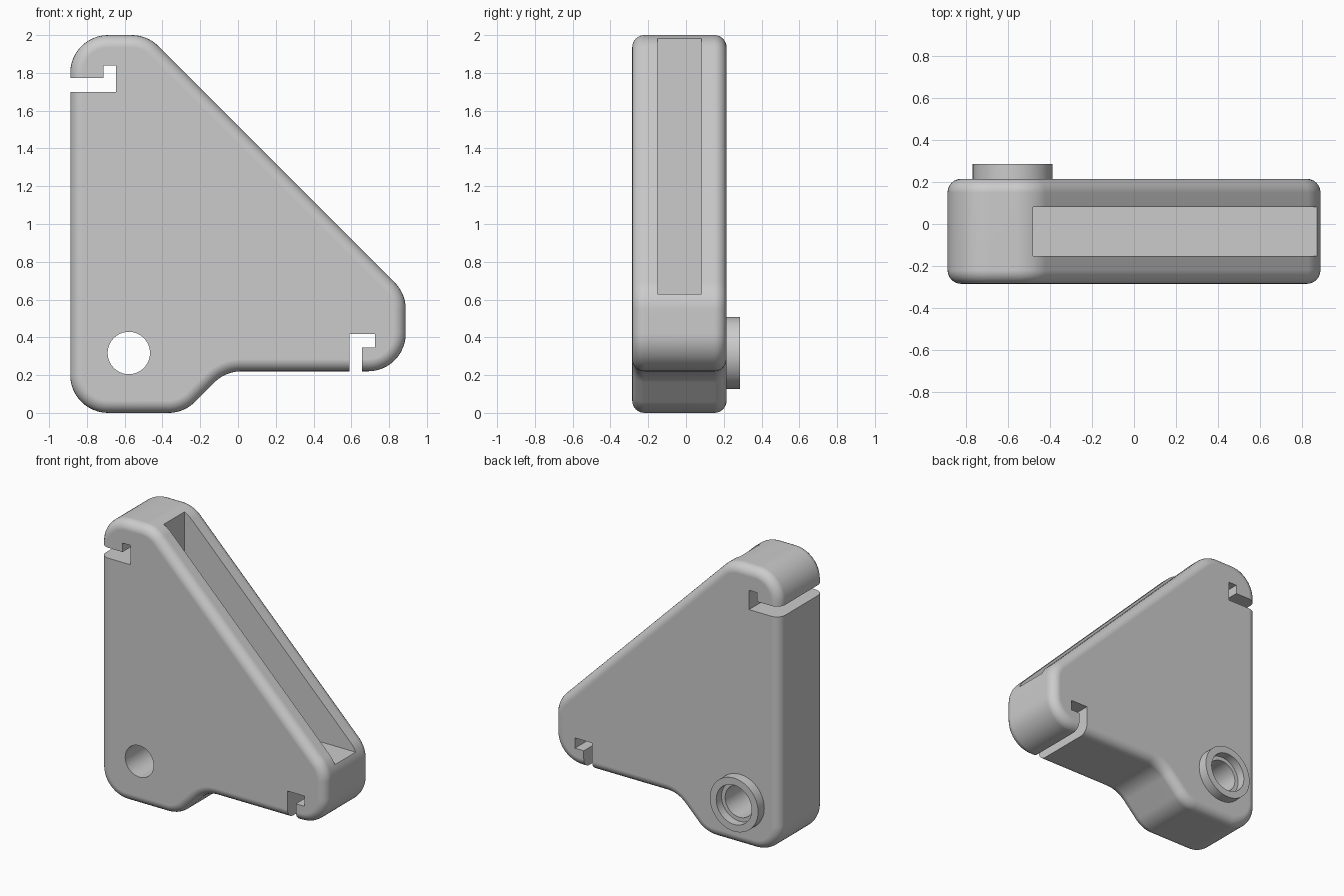
import bpy, bmesh, math
from mathutils import Vector, Matrix

if "Cube" in bpy.data.objects:
    bpy.data.objects.remove(bpy.data.objects["Cube"], do_unlink=True)

FRONT, BACK = -0.285, 0.215
FILLET, EDGE = 0.2, 0.065
HOLE = (-0.578, 0.317)

grey = bpy.data.materials.new("plain grey")
grey.use_nodes = True
grey.diffuse_color = (0.6, 0.6, 0.6, 1)
grey.node_tree.nodes["Principled BSDF"].inputs["Base Color"].default_value = (0.6, 0.6, 0.6, 1)


def fillet(corners, radius, steps=12):
    """Round every corner of a closed outline with a tangent arc."""
    out = []
    for i, c in enumerate(corners):
        p = Vector(c)
        a = (Vector(corners[i - 1]) - p).normalized()
        b = (Vector(corners[(i + 1) % len(corners)]) - p).normalized()
        half = a.angle(b) / 2
        centre = p + (a + b).normalized() * radius / math.sin(half)
        start = p + a * radius / math.tan(half) - centre
        end = p + b * radius / math.tan(half) - centre
        sweep = math.pi - 2 * half
        for k in range(steps + 1):
            t = k / steps
            out.append(centre + (start * math.sin((1 - t) * sweep)
                                 + end * math.sin(t * sweep)) / math.sin(sweep))
    return out


def prism(name, outline, y0, y1, edge=0):
    """Extrude an x-z outline along y, optionally rounding both rims."""
    bm = bmesh.new()
    face = bm.faces.new([bm.verts.new((x, y0, z)) for x, z in outline])
    new = bmesh.ops.extrude_face_region(bm, geom=[face])["geom"]
    bmesh.ops.translate(bm, vec=(0, y1 - y0, 0),
                        verts=[v for v in new if isinstance(v, bmesh.types.BMVert)])
    bmesh.ops.recalc_face_normals(bm, faces=bm.faces)
    if edge:
        rims = [e for e in bm.edges if abs(e.verts[0].co.y - e.verts[1].co.y) < 1e-5]
        bmesh.ops.bevel(bm, geom=rims, offset=edge, segments=6, profile=0.5, affect='EDGES')
    mesh = bpy.data.meshes.new(name)
    bm.to_mesh(mesh)
    bm.free()
    mesh.materials.append(grey)
    obj = bpy.data.objects.new(name, mesh)
    bpy.context.collection.objects.link(obj)
    return obj


def disc(name, radius, y0, y1, sides=64):
    turns = [2 * math.pi * i / sides for i in range(sides)]
    return prism(name, [(HOLE[0] + radius * math.cos(t), HOLE[1] + radius * math.sin(t))
                        for t in turns], y0, y1)


def combine(target, tool, operation):
    """Apply a boolean and discard the tool."""
    tool.hide_render = True
    mod = target.modifiers.new("boolean", 'BOOLEAN')
    mod.operation, mod.solver, mod.object = operation, 'EXACT', tool
    bpy.ops.object.select_all(action='DESELECT')
    bpy.context.view_layer.objects.active = target
    target.select_set(True)
    bpy.ops.object.modifier_apply(modifier=mod.name)
    bpy.data.objects.remove(tool, do_unlink=True)


# Rounded triangular body with a stepped foot
corners = [(-0.888, 0), (-0.286, 0), (-0.066, 0.22), (0.888, 0.22),
           (0.888, 0.632), (-0.48, 2), (-0.888, 2)]
body = prism("bracket_body", fillet(corners, FILLET), FRONT, BACK, EDGE)

# Collar on the back, then its through hole and counterbore
combine(body, disc("rear_collar", 0.19, BACK - 0.05, 0.285), 'UNION')
combine(body, disc("hole_cutter", 0.112, -1, 1), 'DIFFERENCE')
combine(body, disc("counterbore_cutter", 0.14, 0.225, 1), 'DIFFERENCE')

# Triangular pocket opening through the sloping side
pocket = [(-0.48, 0.63), (1.2, 0.63), (1.2, 2.2), (-0.48, 2.2)]
combine(body, prism("pocket_cutter", pocket, -0.152, 0.082), 'DIFFERENCE')

# Hooked slots on the upright edge and the lower edge
upper_slot = [(-1, 1.7), (-0.647, 1.7), (-0.647, 1.838), (-0.711, 1.838),
              (-0.711, 1.774), (-1, 1.774)]
lower_slot = [(0.59, 0.1), (0.656, 0.1), (0.656, 0.345), (0.725, 0.345),
              (0.725, 0.418), (0.59, 0.418)]
for outline in (upper_slot, lower_slot):
    combine(body, prism("slot_cutter", outline, -1, 1), 'DIFFERENCE')

# Smooth rounded surfaces, crisp cut edges
bpy.ops.object.shade_smooth_by_angle(angle=math.radians(30))
weighted = body.modifiers.new("flat_face_normals", 'WEIGHTED_NORMAL')
weighted.keep_sharp = True
